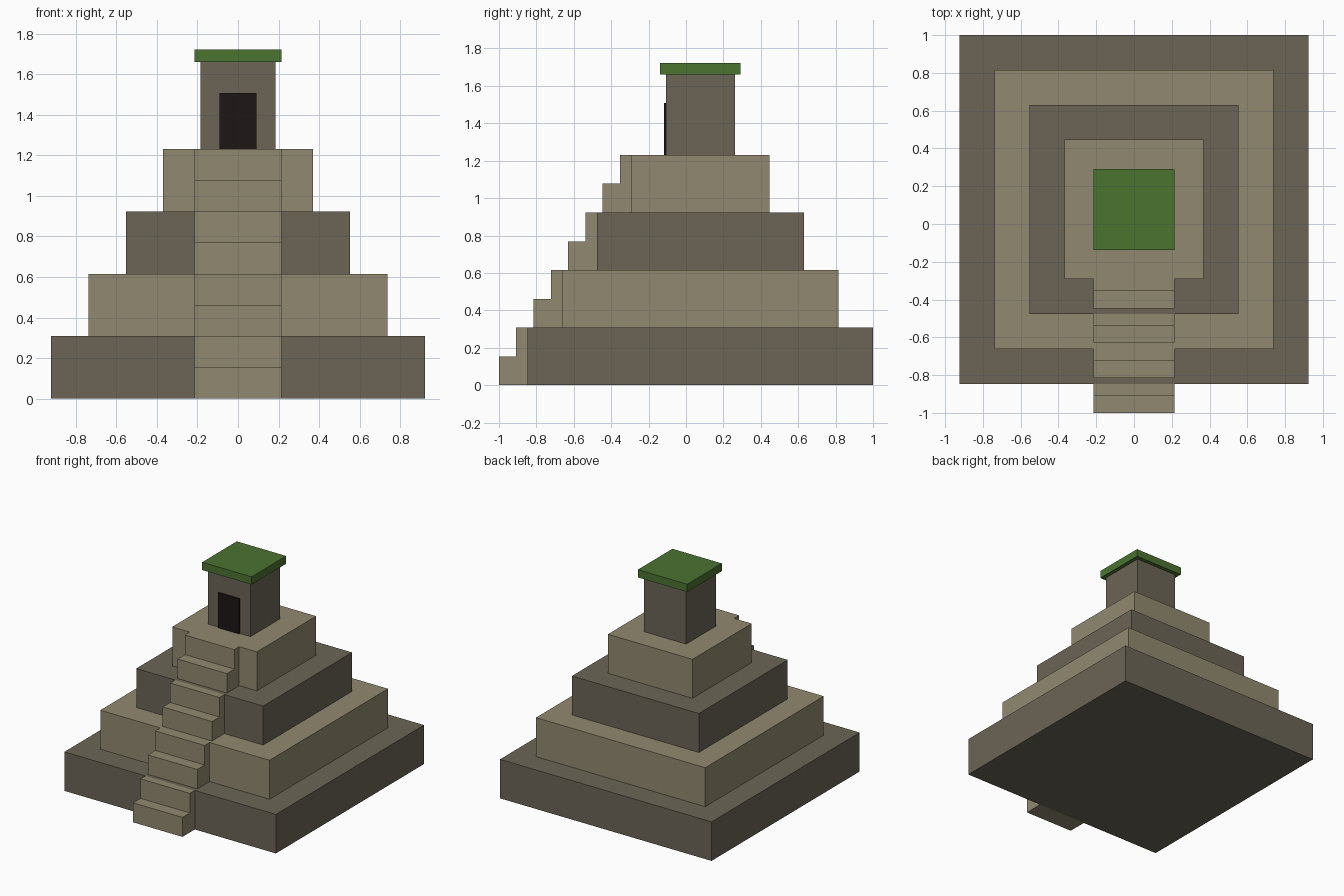
import bpy, bmesh

if "Cube" in bpy.data.objects:
    bpy.data.objects.remove(bpy.data.objects["Cube"])

U = 2 / 13          # one stair riser
CY = U / 2          # pyramid centre in y (the stairs project forward)


def material(name, rgb):
    # display colour (0-255) converted to linear
    m = bpy.data.materials.new(name)
    m.diffuse_color = [((c / 255 + 0.055) / 1.055) ** 2.4 for c in rgb] + [1]
    m.use_nodes = True
    m.node_tree.nodes["Principled BSDF"].inputs["Base Color"].default_value = m.diffuse_color
    return m


dark = material("dark_stone", (108, 101, 86))
light = material("light_stone", (145, 137, 112))
green = material("green_roof", (75, 115, 48))
black = material("doorway_dark", (30, 22, 22))


def extrude_profile(name, pts, half_width, mat):
    """Extrude a closed (y, z) outline along x."""
    bm = bmesh.new()
    face = bm.faces.new([bm.verts.new((-half_width, y, z)) for y, z in pts])
    ext = bmesh.ops.extrude_face_region(bm, geom=[face])["geom"]
    moved = [v for v in ext if isinstance(v, bmesh.types.BMVert)]
    bmesh.ops.translate(bm, verts=moved, vec=(2 * half_width, 0, 0))
    bmesh.ops.recalc_face_normals(bm, faces=bm.faces)
    me = bpy.data.meshes.new(name)
    bm.to_mesh(me)
    bm.free()
    me.materials.append(mat)
    ob = bpy.data.objects.new(name, me)
    bpy.context.collection.objects.link(ob)
    return ob


def box(name, half_width, y0, y1, z0, z1, mat):
    return extrude_profile(name, [(y0, z0), (y0, z1), (y1, z1), (y1, z0)], half_width, mat)


# Four stepped tiers, each with a flight of two steps against its front
for i in range(4):
    half = (6 - 1.2 * i) * U
    z = 2 * U * i
    front = CY - half
    box(f"tier_{i + 1}", half, front, CY + half, z, z + 2 * U, light if i % 2 else dark)
    y = -1 + 1.2 * U * i
    mid = y + 0.6 * U
    extrude_profile(f"stair_flight_{i + 1}",
                    [(y, z), (y, z + U), (mid, z + U), (mid, z + 2 * U),
                     (front, z + 2 * U), (front, z)], 1.4 * U, light)

# Temple on top: chamber, doorway and overhanging roof
top = 8 * U
box("temple_chamber", 1.2 * U, CY - 1.2 * U, CY + 1.2 * U, top, top + 2.8 * U, dark)
box("doorway", 0.6 * U, CY - 1.27 * U, CY - 1.15 * U, top, top + 1.8 * U, black)
box("temple_roof", 1.4 * U, CY - 1.4 * U, CY + 1.4 * U, top + 2.8 * U, top + 3.2 * U, green)
